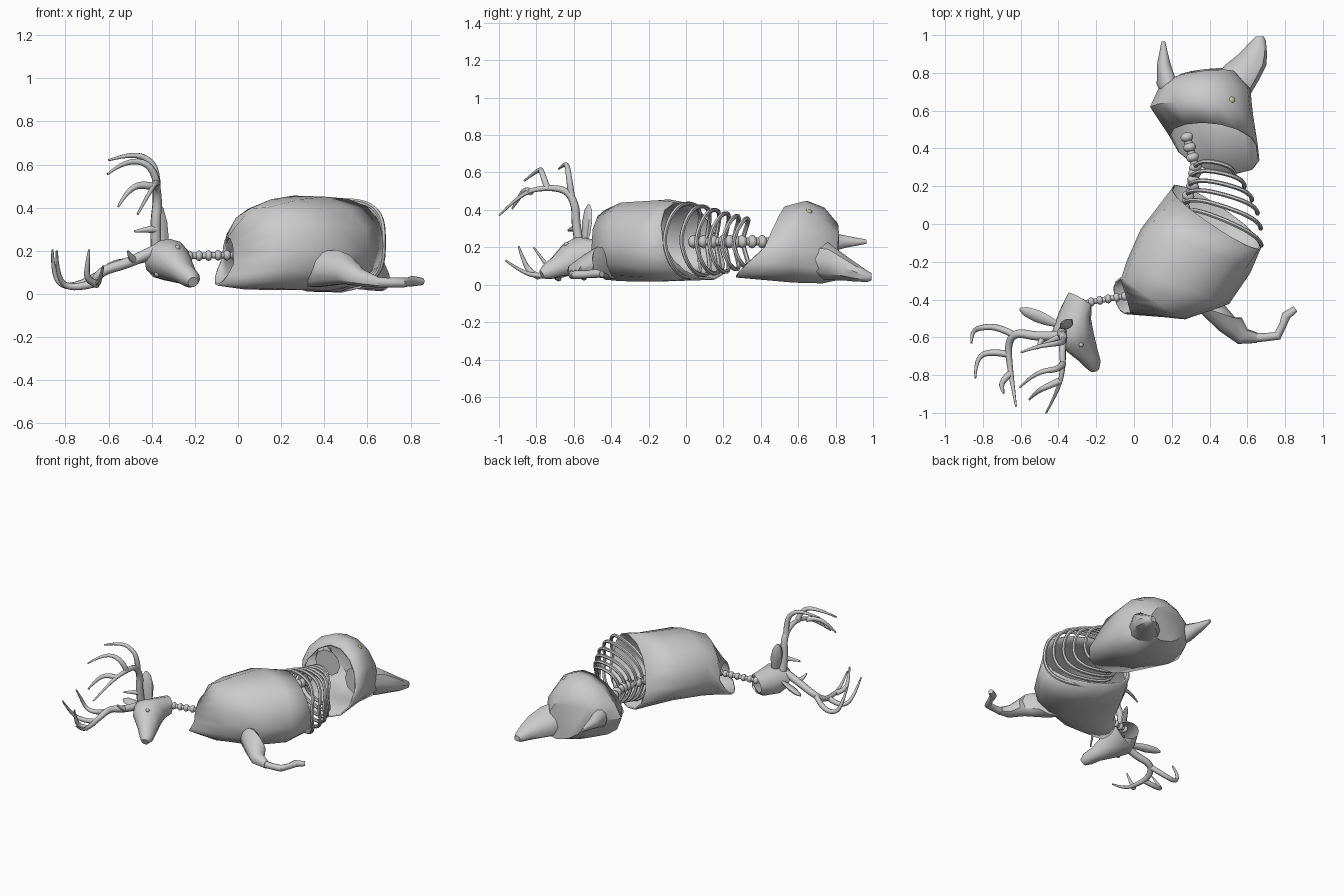
import bpy, bmesh, math
from mathutils import Vector as V

if "Cube" in bpy.data.objects:
    bpy.data.objects.remove(bpy.data.objects["Cube"])


def finish(ob, angle=40):
    bpy.ops.object.select_all(action='DESELECT')
    ob.select_set(True)
    bpy.context.view_layer.objects.active = ob
    if ob.type == 'CURVE':
        bpy.ops.object.convert(target='MESH')
    ob = bpy.context.view_layer.objects.active
    bpy.ops.object.shade_smooth_by_angle(angle=math.radians(angle))
    return ob


def loft(name, rings, n=14, power=0.85, top=0.93, cap_start=False, cap_end=False, thick=0):
    """Skin through rings; each ring is four points: side, top, other side, bottom."""
    bm = bmesh.new()
    loops = []
    for ring in rings:
        p = [V(q) for q in ring]
        m = (p[0] + p[2]) / 2
        loop = []
        for i in range(n):
            a = 2 * math.pi * i / n
            c, s = math.cos(a), math.sin(a)
            side = p[0] if c >= 0 else p[2]
            vert = p[1] if s >= 0 else p[3]
            e = power if s < 0 else top
            loop.append(bm.verts.new(m + (side - m) * abs(c) ** e + (vert - m) * abs(s) ** e))
        loops.append(loop)
    for a, b in zip(loops, loops[1:]):
        for i in range(n):
            j = (i + 1) % n
            bm.faces.new((a[i], a[j], b[j], b[i]))
    if cap_start:
        bm.faces.new(loops[0])
    if cap_end:
        bm.faces.new(loops[-1])
    bmesh.ops.recalc_face_normals(bm, faces=bm.faces)
    me = bpy.data.meshes.new(name)
    bm.to_mesh(me)
    bm.free()
    ob = bpy.data.objects.new(name, me)
    bpy.context.collection.objects.link(ob)
    if thick:
        mod = ob.modifiers.new("wall", 'SOLIDIFY')
        mod.thickness = thick
        mod.offset = 0
    return finish(ob)


def ring4(c, a, b):
    c = V(c)
    return (c + a, c + b, c - a, c - b)


def tube(name, pts, radii, cyclic=False, smooth=True, res=2):
    """Round tube along points, with a radius per point or a rounded taper between two."""
    n = len(pts)
    if len(radii) == 2:
        radii = [radii[0] + (radii[1] - radii[0]) * (i / (n - 1)) ** 1.6 for i in range(n)]
    cu = bpy.data.curves.new(name, 'CURVE')
    cu.dimensions = '3D'
    cu.bevel_depth = 1
    cu.bevel_resolution = res
    cu.use_fill_caps = True
    cu.resolution_u = 4
    sp = cu.splines.new('NURBS' if smooth else 'POLY')
    sp.points.add(n - 1)
    for q, p, r in zip(sp.points, pts, radii):
        q.co = (*p, 1)
        q.radius = r
    sp.use_cyclic_u = cyclic
    if smooth:
        sp.order_u = 3
        sp.use_endpoint_u = not cyclic
    ob = bpy.data.objects.new(name, cu)
    bpy.context.collection.objects.link(ob)
    return finish(ob, 50)


def ball(name, c, r, scale=(1, 1, 1), rot=(0, 0, 0)):
    bpy.ops.mesh.primitive_uv_sphere_add(segments=10, ring_count=6, radius=r, location=c, rotation=rot)
    ob = bpy.context.object
    ob.name = name
    ob.scale = scale
    return finish(ob)


def vertebrae(name, pts, count, r):
    pts = [V(p) for p in pts]
    for i in range(count):
        t = i / (count - 1) * (len(pts) - 1)
        k = min(int(t), len(pts) - 2)
        d = pts[k + 1] - pts[k]
        ball(f"{name}_{i}", pts[k] + d * (t - k), r, (1, 1, .75), d.to_track_quat('Z', 'Y').to_euler())
    tube(name + "_cord", pts, (r * 0.6, r * 0.6), smooth=False)


# Hollow torso, from slanted rear opening to neck opening
loft("torso", [
    ((.67, -.12, .22), (.45, -.03, .44), (.2, .18, .2), (.43, .11, .03)),
    ((.61, -.26, .18), (.33, -.12, .455), (.04, -.03, .2), (.35, -.14, .02)),
    ((.5, -.42, .2), (.22, -.32, .44), (-.035, -.2, .2), (.22, -.32, .02)),
    ((.27, -.5, .2), (.1, -.4, .40), (-.06, -.28, .18), (.08, -.4, .025)),
    ((-.02, -.47, .14), (-.04, -.38, .26), (-.07, -.29, .17), (-.1, -.4, .045)),
], thick=.01)

# Hollow hindquarters with a closed rump
loft("hindquarters", [
    ((.65, .42, .2), (.41, .535, .42), (.19, .47, .2), (.48, .27, .04)),
    ((.625, .58, .2), (.39, .645, .45), (.09, .62, .2), (.4, .58, .012)),
    ((.61, .72, .17), (.4, .735, .41), (.14, .73, .22), (.42, .73, .015)),
    ((.53, .8, .16), (.4, .81, .32), (.22, .775, .25), (.42, .82, .04)),
], top=1.08, cap_end=True, thick=.01)

# Hind leg stumps
X, Z = V((1, 0, 0)), V((0, 0, 1))
loft("hind_leg_lower", [
    ring4((.5, .66, .14), X * .1, Z * .1),
    ring4((.54, .76, .125), X * .12, Z * .105),
    ring4((.59, .84, .095), X * .11, Z * .075),
    ring4((.63, .9, .07), X * .075, Z * .055),
    ring4((.66, .97, .045), X * .038, Z * .032),
    ring4((.665, .992, .042), X * .022, Z * .02),
], n=10, cap_start=True, cap_end=True)
loft("hind_leg_upper", [
    ring4((.26, .66, .21), X * .1, Z * .09),
    ring4((.175, .74, .225), X * .055, Z * .065),
    ring4((.158, .85, .23), X * .035, Z * .035),
    ring4((.155, .965, .23), X * .01, Z * .012),
], n=10, power=1, top=1, cap_start=True, cap_end=True)

# Exposed leg bone on the cut hip
bone = ball("hip_bone", (.515, .655, .385), .021)
mat = bpy.data.materials.new("bone")
mat.diffuse_color = (.62, .58, .38, 1)
mat.use_nodes = True
mat.node_tree.nodes["Principled BSDF"].inputs["Base Color"].default_value = mat.diffuse_color
bone.data.materials.append(mat)

# Foreleg with bent knee and hoof
loft("shoulder", [
    ring4((.35, -.38, .11), V((.13, -.05, 0)), Z * .08),
    ring4((.42, -.46, .12), V((.12, -.04, .01)), Z * .085),
    ring4((.51, -.53, .105), V((.06, .035, 0)), Z * .06),
    ring4((.575, -.595, .075), V((.025, .04, 0)), Z * .04),
    ring4((.65, -.602, .055), V((0, .028, 0)), Z * .026),
], n=10, cap_start=True, cap_end=True)
tube("lower_foreleg", [(.63, -.602, .056), (.69, -.6, .053), (.76, -.592, .053), (.79, -.53, .055),
                       (.805, -.485, .06), (.855, -.45, .058)],
     [.026, .022, .024, .02, .025, .017], smooth=False)

# Rib loops between spine and belly; the rear ones are shorter
ends = [V(p) for p in ((.675, -.12, .24), (.672, -.03, .24), (.655, .05, .23), (.625, .12, .22),
                       (.585, .19, .22), (.53, .25, .22))]
for i, f in enumerate(ends):
    t = i / 5
    s = V((.25, .06, .23)).lerp(V((.32, .3, .23)), t)
    m, d = (s + f) / 2, (f - s) / 2
    h = .2 - .07 * t
    pts = []
    for k in range(16):
        a = 2 * math.pi * k / 16
        c, q = math.cos(a), math.sin(a)
        pts.append(m + d * math.copysign(abs(c) ** .75, c) + V((.02, .05, 0)) * abs(q)
                   + Z * h * math.copysign(abs(q) ** .75, q))
    tube(f"rib_{i}", pts, (.012, .012), cyclic=True, res=1)

# Spine sections
vertebrae("neck_vertebra", [(-.27, -.42, .175), (-.07, -.385, .18), (.1, -.365, .18)], 10, .025)
vertebrae("back_vertebra", [(.24, .04, .23), (.31, .2, .23), (.325, .3, .23), (.28, .46, .23)], 10, .036)

# Head, rolled on its side: r is across, u is towards the crown
r, u = V((.6, -.2, .78)).normalized(), V((-.75, -.455, .46)).normalized()
loft("head", [
    ring4((-.285, -.4, .165), r * .065, V((-.05, .035, .03))),
    ring4((-.315, -.46, .16), r * .09, u * .095),
    ring4((-.33, -.54, .16), r * .105, u * .11),
    ring4((-.305, -.61, .14), r * .088, u * .1),
    ring4((-.25, -.69, .095), r * .052, u * .065),
    ring4((-.22, -.74, .07), r * .044, u * .047),
    ring4((-.208, -.772, .055), r * .025, u * .025),
], n=12, power=1, top=1, cap_end=True)
for side in (1, -1):
    ball("eye", V((-.305, -.61, .14)) + r * .079 * side + u * .03, .013)


def ear(name, base, tip, wide, thin):
    base, tip = V(base), V(tip)
    loft(name, [ring4(base.lerp(tip, t), V(wide) * w, V(thin) * w)
                for t, w in ((0, .5), (.25, .85), (.55, 1), (.85, .75), (1, .2))],
         n=8, power=1, top=1, cap_start=True, cap_end=True)


ear("ear_side", (-.41, -.53, .16), (-.605, -.45, .14), (.012, .03, .012), (0, -.006, .016))
ear("ear_up", (-.34, -.54, .22), (-.375, -.52, .43), (.03, .026, 0), (.014, -.012, 0))

# Antlers: main beam followed by tines
antlers = {
    "antler_up": [
        [(-.38, -.57, .22), (-.385, -.59, .32), (-.372, -.59, .43), (-.38, -.64, .51),
         (-.375, -.76, .52), (-.4, -.88, .49), (-.465, -1.0, .37)],
        [(-.377, -.61, .46), (-.37, -.625, .57), (-.43, -.635, .64), (-.52, -.65, .645), (-.6, -.68, .62)],
        [(-.377, -.74, .51), (-.39, -.77, .6), (-.52, -.78, .625), (-.605, -.865, .555)],
        [(-.39, -.83, .495), (-.45, -.855, .515), (-.52, -.89, .47), (-.555, -.93, .405)],
        [(-.38, -.59, .3), (-.42, -.61, .3), (-.48, -.63, .29)],
    ],
    "antler_side": [
        [(-.39, -.59, .2), (-.5, -.6, .145), (-.63, -.57, .11), (-.67, -.64, .055),
         (-.655, -.77, .045), (-.64, -.87, .06), (-.625, -.965, .13)],
        [(-.63, -.59, .1), (-.72, -.54, .04), (-.83, -.55, .035), (-.86, -.58, .13), (-.86, -.63, .205)],
        [(-.664, -.69, .05), (-.77, -.67, .02), (-.84, -.72, .07), (-.84, -.815, .2)],
        [(-.652, -.79, .045), (-.7, -.83, .06), (-.7, -.87, .13), (-.69, -.895, .205)],
        [(-.48, -.598, .155), (-.5, -.63, .17), (-.51, -.66, .2)],
    ],
}
for name, paths in antlers.items():
    for i, p in enumerate(paths):
        tube(f"{name}_{'beam' if i == 0 else 'tine'}_{i}", p, (.026 if i == 0 else .019, .005))
